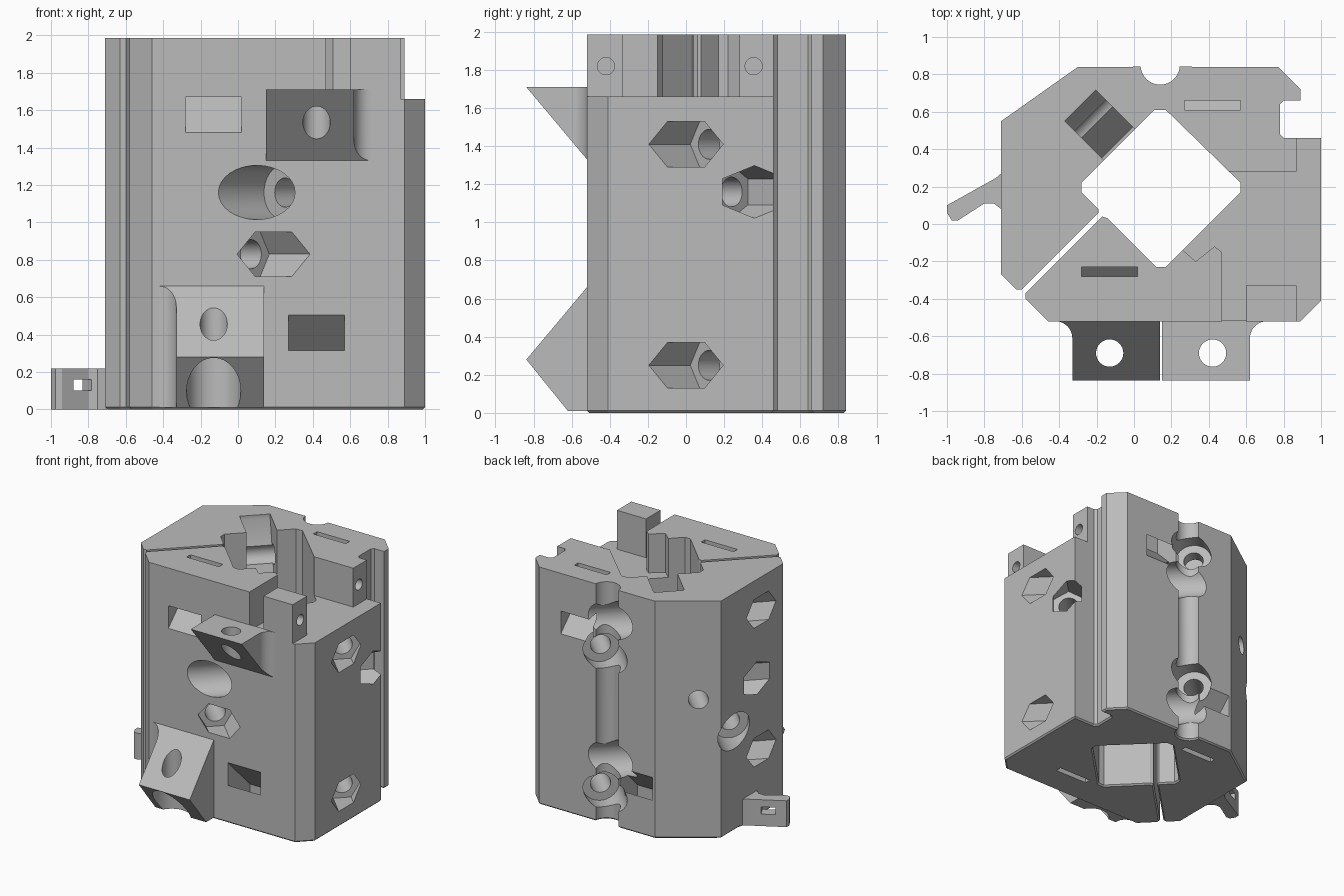
import bpy, bmesh, math
from mathutils import Vector

if "Cube" in bpy.data.objects:
    bpy.data.objects.remove(bpy.data.objects["Cube"])

grey = bpy.data.materials.new("light_grey")
grey.diffuse_color = (0.5, 0.5, 0.5, 1)
grey.use_nodes = True
grey.node_tree.nodes["Principled BSDF"].inputs["Base Color"].default_value = grey.diffuse_color
H = 1.985
X, Y, Z = Vector((1, 0, 0)), Vector((0, 1, 0)), Vector((0, 0, 1))


def prism(name, pts, origin, u, v, w, length, bevel=0):
    """Extrude the profile pts, drawn on axes u and v, along w."""
    bm = bmesh.new()
    o = Vector(origin)
    low = [bm.verts.new(o + u * a + v * b) for a, b in pts]
    face = bm.faces.new(low)
    top = bmesh.ops.extrude_face_region(bm, geom=[face])["geom"]
    bmesh.ops.translate(bm, vec=w * length,
                        verts=[g for g in top if isinstance(g, bmesh.types.BMVert)])
    bmesh.ops.recalc_face_normals(bm, faces=bm.faces)
    if bevel:
        edges = [e for e in bm.edges if all(p in low for p in e.verts)]
        bmesh.ops.bevel(bm, geom=edges, offset=bevel, segments=1, affect='EDGES')
    me = bpy.data.meshes.new(name)
    bm.to_mesh(me)
    bm.free()
    ob = bpy.data.objects.new(name, me)
    bpy.context.collection.objects.link(ob)
    me.materials.append(grey)
    return ob


def arc(cx, cy, r, a0, a1, n):
    return [(cx + r * math.cos(math.radians(a0 + (a1 - a0) * i / n)),
             cy + r * math.sin(math.radians(a0 + (a1 - a0) * i / n))) for i in range(n + 1)]


def rod(p, d, r, length, n=32, turn=0):
    """Round or hexagonal cutter starting at p and running along d."""
    d = Vector(d).normalized()
    u = Y if abs(d.z) > 0.9 else d.cross(Z)
    pts = arc(0, 0, r, turn, turn + 360, n)[:-1]
    return prism("cutter", pts, p, u, d.cross(u), d, length)


def boolean(ob, cutter, op='DIFFERENCE'):
    m = ob.modifiers.new("cut", 'BOOLEAN')
    m.operation, m.solver, m.object = op, 'EXACT', cutter
    dg = bpy.context.evaluated_depsgraph_get()
    me = bpy.data.meshes.new_from_object(ob.evaluated_get(dg))
    ob.modifiers.clear()
    ob.data = me
    bpy.data.objects.remove(cutter)


# Body: outer wall, clamping slit and square bore in one profile
outline = ([(-.30, .84)] + arc(.14, .85, .105, 185, 355, 20) + [
    (.77, .84), (.89, .72), (.89, .66), (.80, .66), (.78, .64), (.78, .48), (.80, .46),
    (1, .46), (1, -.41), (.89, -.52), (-.46, -.52), (-.58, -.40), (-.58, -.37),
    (-.17, .04), (-.14, .03), (.12, -.23), (.17, -.23), (.57, .17), (.57, .22),
    (.17, .61), (.11, .61), (-.28, .22), (-.28, .17), (-.19, .08), (-.19, .06),
    (-.60, -.35), (-.63, -.35), (-.71, -.27), (-.71, .55)])
body = prism("body", outline, (0, 0, 0), X, Y, Z, H, bevel=.012)

# Lowered right shelf with two upright lugs left standing
shelf = [(.2, .1), (.47, .28), (.87, .28), (.87, .5), (1.1, .5), (1.1, -.6), (.87, -.6),
         (.87, -.33), (.6, -.33), (.6, -.6), (.47, -.6), (.47, -.15), (.43, -.12),
         (.33, -.2), (.25, -.13), (.14, -.1)]
boolean(body, prism("cutter", shelf, (0, 0, 1.66), X, Y, Z, 1))
for y in (-.42, .355):
    boolean(body, rod((.55, y, 1.82), X, .045, .5))

# Strap slots: bent from the top or bottom face out to the front or back face
for x0, wall, side, flip in ((-.28, -.52, 1, 0), (.27, -.52, 1, 1),
                             (.27, .84, -1, 0), (-.28, .84, -1, 1)):
    d = .29 if side > 0 else .23
    path = [(-.08, 1.40), (d, 1.48 + d), (d, 2.1), (d - .05, 2.1),
            (d - .05, 1.62 + d), (-.08, 1.59)]
    pts = [(wall + side * a, H - b if flip else b) for a, b in path]
    boolean(body, prism("cutter", pts, (x0, 0, 0), Y, Z, X, .30))

# Sloping recess in the back left bore wall and its screw hole
D, E = Vector((1, -1, 0)).normalized(), Vector((1, 1, 0)).normalized()
ramp = [(0, 2.1), (0, 1.95), (.28, 1.25), (.36, 1.25), (.36, 2.1)]
boolean(body, prism("cutter", ramp, (-.37, .55, 0), D, Z, E, .235))
boolean(body, rod((-.75, .83, 1.16), D, .075, .75))

# Clamp screws: nut pocket, counterbore and the hole joining them
# nut point, direction inward, height, hexagon turn, hole length, head point
screws = [((1, 0), (-1, 1), 1.41, 0, 1.15, (.16, .84)),
          ((1, 0), (-1, 1), .25, 0, 1.15, (.16, .84)),
          ((-.71, .02), (1, 1), 1.71, 0, 1.15, (.11, .84)),
          ((-.71, .02), (1, 1), .55, 0, 1.15, (.11, .84)),
          ((.19, -.52), (-1, 1), .83, 0, 1.25, (-.71, .38)),
          ((1, .36), (-1, -1), 1.16, 30, 1.25, (.10, -.52))]
for (nx, ny), (dx, dy), z, turn, length, (hx, hy) in screws:
    d = Vector((dx, dy, 0)).normalized()
    n, h = Vector((nx, ny, z)), Vector((hx, hy, z))
    boolean(body, rod(n - d * .25, d, .138, .42, 6, turn))
    boolean(body, rod(n, d, .078, length))
    boolean(body, rod(h - d * .2, d, .145, .6))
# Middle nut pocket on the left wall
boolean(body, rod(Vector((-.71, .08, 1.16)) - E * .25, E, .138, .42, 6, 30))


# Front brackets: wedge profile trimmed by a plan shape with a filleted root
def bracket(name, wedge, inner, outer, s):
    plan = [(inner, -.51), (inner, -.85), (outer, -.85)]
    plan += [(outer + s * (.09 - .09 * math.cos(math.radians(a))),
              -.61 + .09 * math.sin(math.radians(a))) for a in range(0, 91, 9)]
    plan += [(outer + s * .09, -.51)]
    ob = prism(name, wedge, (-1, 0, 0), Y, Z, X, 2)
    boolean(ob, prism("cutter", plan, (0, 0, -.5), X, Y, Z, 3), 'INTERSECT')
    return ob


upper = bracket("upper_bracket", [(-.515, 1.71), (-.838, 1.71), (-.515, 1.325)], .15, .62, 1)
boolean(upper, rod((.42, -.69, 1), Z, .073, 1))
lower = bracket("lower_bracket", [(-.515, .665), (-.838, .28), (-.62, .01), (-.515, .01)],
                .14, -.33, -1)
boolean(lower, rod((-.13, -.69, -.1), Z, .073, 1))
boolean(lower, rod((-.13, -.69, -.1), Z, .145, .38))

# Small slotted tab on the left wall
tab = prism("side_tab", [(-.70, .31), (-.71, .27), (-.74, .245), (-1, .10), (-1, .06), (-.975, .02),
                         (-.94, .02), (-.80, .11), (-.75, .11), (-.71, .08), (-.70, .06)],
            (0, 0, 0), X, Y, Z, .22)
along = Vector((.87, .5, 0)).normalized()
slot = [(-.055, -.03), (.055, -.03), (.055, .03), (-.055, .03)]
across = along.cross(Z)
boolean(tab, prism("cutter", slot, Vector((-.85, .115, .13)) - across * .2, along, Z, across, .4))

# Smooth round surfaces, keep edges sharp
for ob in (body, upper, lower, tab):
    bpy.ops.object.select_all(action='DESELECT')
    ob.select_set(True)
    bpy.context.view_layer.objects.active = ob
    bpy.ops.object.shade_smooth_by_angle(angle=math.radians(25))
